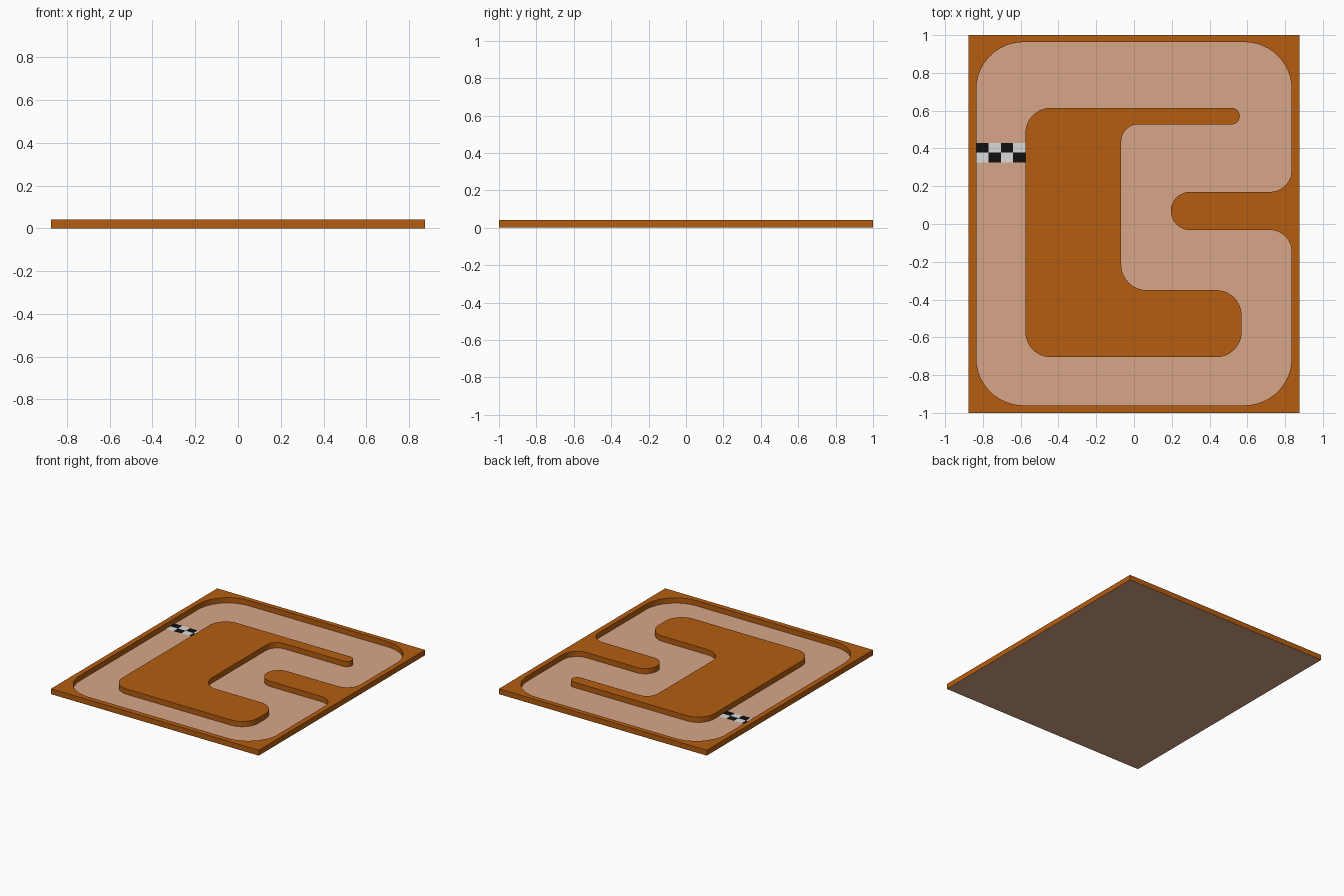
import bpy, bmesh, math
from mathutils import Vector

if "Cube" in bpy.data.objects:
    bpy.data.objects.remove(bpy.data.objects["Cube"])

def material(name, rgb):
    m = bpy.data.materials.new(name)
    m.diffuse_color = (*rgb, 1)
    m.use_nodes = True
    m.node_tree.nodes["Principled BSDF"].inputs["Base Color"].default_value = m.diffuse_color
    return m

brown = material("brown ground", (0.46, 0.11, 0.005))
tan = material("tan track", (0.68, 0.38, 0.25))
white = material("white check", (0.70, 0.70, 0.70))
black = material("black check", (0.005, 0.005, 0.005))

TOP, BASE = 0.041, 0.0005

def rounded(corners, seg=12):
    """Outline with right-angle corners (x, y, radius) rounded into arcs."""
    out, n = [], len(corners)
    for i, (x, y, r) in enumerate(corners):
        p = Vector((x, y))
        if r == 0:
            out.append(p)
            continue
        d1 = (Vector(corners[i - 1][:2]) - p).normalized()
        d2 = (Vector(corners[(i + 1) % n][:2]) - p).normalized()
        c = p + (d1 + d2) * r
        for k in range(seg + 1):
            t = math.pi / 2 * k / seg
            out.append(c - r * (d2 * math.cos(t) + d1 * math.sin(t)))
    return out

def slab(name, outlines, mat):
    """Filled and extruded outlines; inner outlines become holes."""
    cu = bpy.data.curves.new(name + "_outline", 'CURVE')
    cu.dimensions, cu.fill_mode = '2D', 'BOTH'
    cu.extrude = (TOP - BASE) / 2
    for pts in outlines:
        s = cu.splines.new('POLY')
        s.points.add(len(pts) - 1)
        for q, p in zip(s.points, pts):
            q.co = (p.x, p.y, 0, 1)
        s.use_cyclic_u = True
    ob = bpy.data.objects.new(name, cu)
    bpy.context.collection.objects.link(ob)
    ob.location.z = (TOP + BASE) / 2
    bpy.ops.object.select_all(action='DESELECT')
    ob.select_set(True)
    bpy.context.view_layer.objects.active = ob
    bpy.ops.object.convert(target='MESH')
    ob = bpy.context.view_layer.objects.active
    bm = bmesh.new()
    bm.from_mesh(ob.data)
    bmesh.ops.remove_doubles(bm, verts=bm.verts, dist=1e-5)
    bmesh.ops.recalc_face_normals(bm, faces=bm.faces)
    for f in bm.faces:
        f.smooth = False
    bm.to_mesh(ob.data)
    bm.free()
    ob.data.materials.clear()
    ob.data.materials.append(mat)

def grid(name, x0, x1, y0, y1, z, nx, ny, mats):
    """Flat sheet of nx by ny cells whose materials alternate."""
    verts = [(x0 + (x1 - x0) * i / nx, y0 + (y1 - y0) * j / ny, z)
             for j in range(ny + 1) for i in range(nx + 1)]
    w = nx + 1
    faces = [(j * w + i, j * w + i + 1, (j + 1) * w + i + 1, (j + 1) * w + i)
             for j in range(ny) for i in range(nx)]
    me = bpy.data.meshes.new(name)
    me.from_pydata(verts, [], faces)
    for m in mats:
        me.materials.append(m)
    for k, f in enumerate(me.polygons):
        f.material_index = (k % nx + k // nx) % len(mats)
    bpy.context.collection.objects.link(bpy.data.objects.new(name, me))

# outer frame with the peninsula reaching in from the right
border = rounded([(-0.875, -1, 0), (0.875, -1, 0), (0.875, 1, 0), (-0.875, 1, 0)])
track_edge = rounded([
    (-0.835, -0.96, 0.25), (0.835, -0.96, 0.25),
    (0.835, -0.032, 0.115), (0.195, -0.032, 0.101),
    (0.195, 0.17, 0.101), (0.835, 0.17, 0.115),
    (0.835, 0.963, 0.25), (-0.835, 0.963, 0.25)])
slab("outer_frame", [border, track_edge], brown)

# central island
slab("centre_island", [rounded([
    (-0.575, -0.705, 0.135), (0.57, -0.705, 0.135),
    (0.57, -0.35, 0.135), (-0.068, -0.35, 0.135),
    (-0.068, 0.527, 0.09), (0.56, 0.527, 0.044),
    (0.56, 0.615, 0.044), (-0.575, 0.615, 0.135)])], brown)

# track floor and chequered start line
grid("track_floor", -0.875, 0.875, -1, 1, 0.0, 1, 1, [tan])
grid("start_line", -0.835, -0.575, 0.325, 0.43, 0.0015, 4, 2, [white, black])
